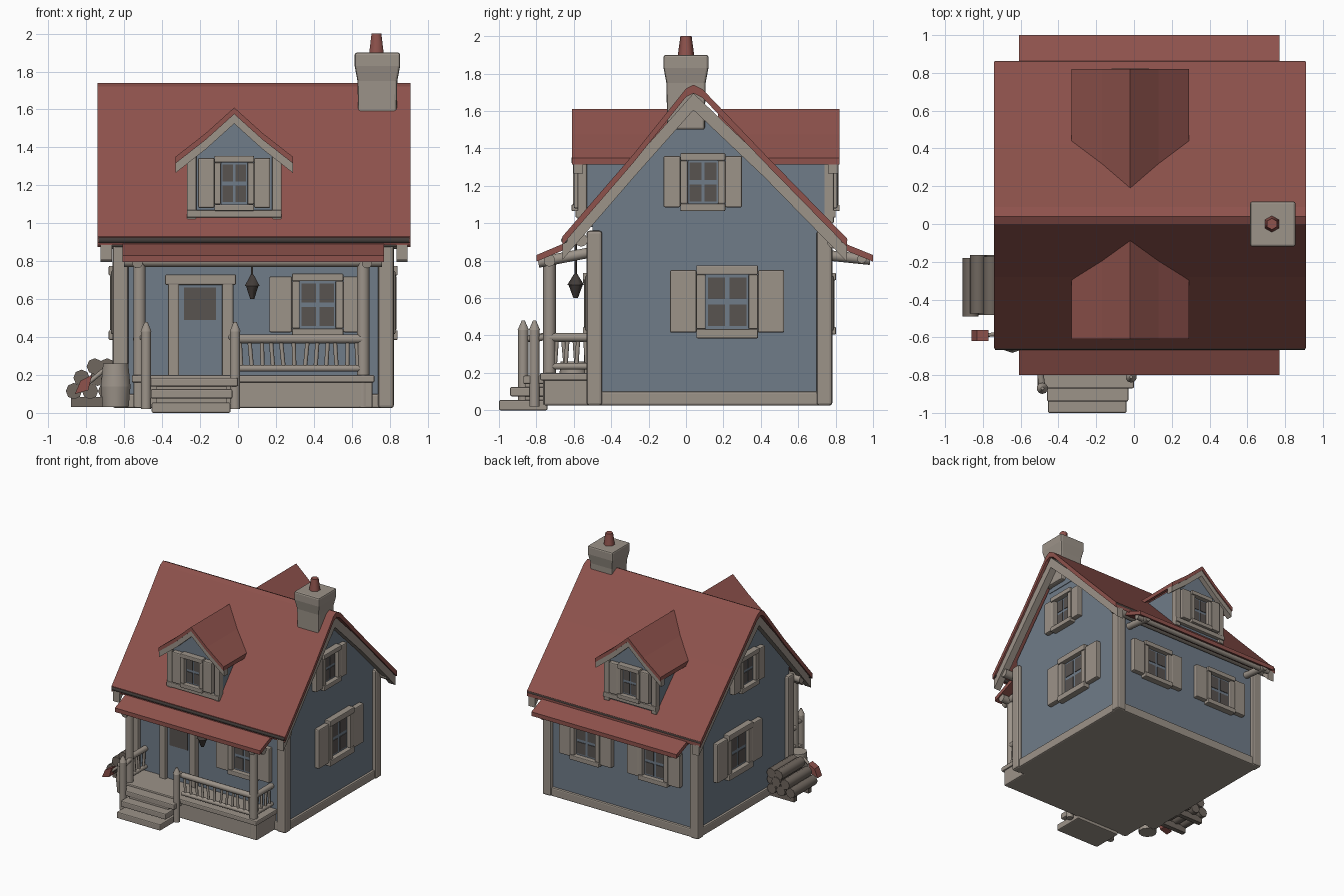
import bpy, bmesh, math, random
from mathutils import Matrix, Vector

if "Cube" in bpy.data.objects:
    bpy.data.objects.remove(bpy.data.objects["Cube"])

random.seed(4)
I = Matrix.Identity(4)


def material(name, rgb):
    m = bpy.data.materials.new(name)
    lin = [((c / 255 + 0.055) / 1.055) ** 2.4 for c in rgb]
    m.diffuse_color = (*lin, 1)
    m.use_nodes = True
    m.node_tree.nodes["Principled BSDF"].inputs["Base Color"].default_value = m.diffuse_color
    return m


RED = material("roof_red", (142, 82, 76))
TRIM = material("taupe_wood", (156, 147, 137))
BLUE = material("blue_grey_wall", (112, 124, 137))
DARK = material("dark_metal", (66, 60, 57))
PANE = material("dark_glass", (88, 83, 80))
LOG = material("log_bark", (112, 103, 95))


def finish(name, bm, mat, M=I, bevel=0.0, smooth=False):
    bm.transform(M)
    bmesh.ops.recalc_face_normals(bm, faces=bm.faces)
    me = bpy.data.meshes.new(name)
    bm.to_mesh(me)
    bm.free()
    me.materials.append(mat)
    ob = bpy.data.objects.new(name, me)
    bpy.context.collection.objects.link(ob)
    if smooth:
        for p in me.polygons:
            p.use_smooth = len(p.vertices) == 4
    if bevel:
        b = ob.modifiers.new("soft_edge", 'BEVEL')
        b.width = bevel
        b.segments = 2
    return ob


def box(name, x0, x1, y0, y1, z0, z1, mat, M=I, bevel=0.0):
    bm = bmesh.new()
    bmesh.ops.create_cube(bm, size=1)
    for v in bm.verts:
        v.co = Vector(((x0 + x1) / 2 + v.co.x * (x1 - x0),
                       (y0 + y1) / 2 + v.co.y * (y1 - y0),
                       (z0 + z1) / 2 + v.co.z * (z1 - z0)))
    return finish(name, bm, mat, M, bevel)


def rod(name, a, b, r, mat, r2=None, n=10):
    a, b = Vector(a), Vector(b)
    d = b - a
    bm = bmesh.new()
    bmesh.ops.create_cone(bm, cap_ends=True, segments=n, radius1=r,
                          radius2=r if r2 is None else r2, depth=d.length)
    M = Matrix.Translation((a + b) / 2) @ d.to_track_quat('Z', 'Y').to_matrix().to_4x4()
    return finish(name, bm, mat, M, smooth=True)


def prism(name, pts, axis, a0, a1, mat, M=I):
    """Extrude a profile, (y, z) along x or (x, z) along y."""
    bm = bmesh.new()
    at = (lambda p, a: (a, p[0], p[1])) if axis == 'x' else (lambda p, a: (p[0], a, p[1]))
    f = bm.faces.new([bm.verts.new(at(p, a0)) for p in pts])
    ext = bmesh.ops.extrude_face_region(bm, geom=[f])
    off = Vector((a1 - a0, 0, 0) if axis == 'x' else (0, a1 - a0, 0))
    bmesh.ops.translate(bm, vec=off, verts=[v for v in ext['geom'] if isinstance(v, bmesh.types.BMVert)])
    return finish(name, bm, mat, M)


def band(line, d0, d1):
    return [(a, b - d0) for a, b in line] + [(a, b - d1) for a, b in reversed(line)]


def side(x, y, deg):
    return Matrix.Translation((x, y, 0)) @ Matrix.Rotation(math.radians(deg), 4, 'Z')


def window(name, M, z, w, h, sw, border=0.04):
    """Four-pane window with frame and shutters, facing local -y."""
    a, c = w / 2, h / 2
    box(name + "_sash", -a, a, -0.012, 0.01, z - c, z + c, BLUE, M)
    for sx in (-1, 1):
        for sz in (-1, 1):
            px, pz = sx * w * 0.25, z + sz * h * 0.25
            box(name + "_pane", px - w * 0.2, px + w * 0.2, -0.017, -0.01, pz - h * 0.2, pz + h * 0.2, PANE, M)
        e = sx * (a + border / 2)
        box(name + "_jamb", e - border / 2, e + border / 2, -0.045, 0.01, z - c, z + c, TRIM, M, 0.006)
        s = sx * (a + border + sw / 2)
        box(name + "_shutter", s - sw / 2, s + sw / 2, -0.04, 0.01, z - c - 0.02, z + c + 0.025, TRIM, M, 0.008)
        e = z + sx * (c + border / 2)
        box(name + "_rail", -a - border, a + border, -0.052, 0.01, e - border / 2, e + border / 2, TRIM, M, 0.006)


# House body, sill and corner posts
prism("walls", [(-0.5, 0.03), (0.75, 0.03), (0.75, 0.96), (0.04, 1.67), (-0.5, 1.03)], 'x', -0.63, 0.79, BLUE)
box("sill", -0.65, 0.81, -0.52, 0.77, 0.025, 0.1, TRIM, bevel=0.01)
for x in (-0.62, 0.78):
    for y in (-0.49, 0.74):
        box("corner_post", x - 0.042, x + 0.042, y - 0.042, y + 0.042, 0.025, 0.96, TRIM, bevel=0.015)

# Main roof with rake boards, eave beams and gutters
ROOF = [(-0.66, 0.93), (-0.28, 1.37), (0.0, 1.72), (0.04, 1.74), (0.09, 1.715), (0.42, 1.37), (0.86, 0.92)]
prism("roof", band(ROOF, 0, 0.045), 'x', -0.74, 0.91, RED)
for x in (-0.725, 0.835):
    prism("rake_board", band(ROOF[:1] + [(-0.28, 1.37), (0.04, 1.73), (0.42, 1.37)] + ROOF[-1:], 0.035, 0.125), 'x', x, x + 0.06, TRIM)
for y, z in ((-0.56, 0.91), (0.79, 0.9)):
    rod("eave_beam", (-0.71, y, z), (0.88, y, z), 0.035, TRIM)
for y in (-0.65, 0.845):
    rod("gutter", (-0.735, y, 0.91), (0.905, y, 0.91), 0.018, DARK, n=8)
prism("gable_brace", [(-0.1, 1.46), (0.18, 1.46), (0.04, 1.64)], 'x', 0.788, 0.795, BLUE)

# Chimney and pot
CH = [(0.1, 1.5), (0.105, 1.75), (0.12, 1.83), (0.12, 1.9)]
bm = bmesh.new()
rings = [[bm.verts.new((0.735 + sx * r, sy * r, z)) for sx, sy in ((-1, -1), (1, -1), (1, 1), (-1, 1))] for r, z in CH]
for lo, hi in zip(rings, rings[1:]):
    for i in range(4):
        bm.faces.new((lo[i], lo[(i + 1) % 4], hi[(i + 1) % 4], hi[i]))
bm.faces.new(rings[0])
bm.faces.new(rings[-1])
finish("chimney", bm, TRIM, bevel=0.012)
rod("chimney_pot", (0.73, 0, 1.89), (0.73, 0, 2.0), 0.045, RED, 0.03, 6)

# Dormers, front and back
DORM = [(-0.31, 1.35), (-0.15, 1.475), (0, 1.61), (0.15, 1.475), (0.31, 1.35)]
for M, back in ((side(-0.02, -0.56, 0), 0.48), (side(-0.02, 0.77, 180), 0.6)):
    prism("dormer_walls", [(-0.24, 0.98), (0.24, 0.98), (0.24, 1.35), (0, 1.55), (-0.24, 1.35)], 'y', 0, 0.45, BLUE, M)
    prism("dormer_roof", band(DORM, 0, 0.035), 'y', -0.05, back, RED, M)
    prism("dormer_rake", band(DORM, 0.03, 0.085), 'y', -0.042, 0.01, TRIM, M)
    for x in (-0.225, 0.225):
        box("dormer_post", x - 0.025, x + 0.025, -0.02, 0.03, 1.0, 1.38, TRIM, M, 0.006)
    box("dormer_sill", -0.25, 0.25, -0.03, 0.03, 1.03, 1.07, TRIM, M, 0.006)
    window("dormer_window", M, 1.21, 0.14, 0.22, 0.085, 0.035)

# Wall windows
window("front_window", side(0.42, -0.5, 0), 0.57, 0.19, 0.25, 0.12)
for x in (0.41, -0.24):
    window("back_window", side(x, 0.75, 180), 0.57, 0.2, 0.25, 0.11)
for x, deg in ((0.79, 90), (-0.63, -90)):
    window("side_window", side(x, 0.22, deg), 0.58, 0.23, 0.29, 0.14, 0.05)
    window("attic_window", side(x, 0.09, deg), 1.22, 0.16, 0.23, 0.09)

# Front door
box("door", -0.31, -0.08, -0.515, -0.48, 0.18, 0.68, BLUE)
box("door_glass", -0.285, -0.115, -0.522, -0.514, 0.49, 0.66, PANE)
for x in (-0.37, -0.085):
    box("door_jamb", x, x + 0.06, -0.545, -0.49, 0.18, 0.69, TRIM, bevel=0.008)
box("door_head", -0.385, -0.01, -0.55, -0.49, 0.675, 0.73, TRIM, bevel=0.008)

# Lean-to roofs with their beams
prism("porch_roof", band([(-0.8, 0.83), (-0.54, 0.94)], 0, 0.035), 'x', -0.61, 0.77, RED)
prism("back_canopy", band([(0.73, 0.94), (1.0, 0.83)], 0, 0.035), 'x', -0.61, 0.77, RED)
rod("porch_beam", (-0.6, -0.73, 0.8), (0.76, -0.73, 0.8), 0.032, TRIM)
rod("canopy_beam", (-0.6, 0.94, 0.81), (0.76, 0.94, 0.81), 0.025, TRIM)
for x in (-0.53, 0.68):
    rod("porch_rafter", (x, -0.79, 0.79), (x, -0.48, 0.85), 0.028, TRIM)
    rod("canopy_bracket", (x, 0.74, 0.83), (x, 0.985, 0.805), 0.028, TRIM)

# Porch floor and posts
box("porch_base", -0.55, 0.71, -0.76, -0.48, 0.025, 0.17, TRIM, bevel=0.01)
box("porch_floor", -0.56, 0.72, -0.78, -0.48, 0.16, 0.2, TRIM, bevel=0.008)
for x in (-0.52, 0.66):
    rod("porch_post", (x, -0.73, 0.03), (x, -0.73, 0.81), 0.034, TRIM)


def railing(a, b, count):
    a, b = Vector(a), Vector(b)
    up = Vector((0, 0, 0.39))
    low = Vector((0, 0, 0.235))
    rod("hand_rail", a + up, b + up, 0.024, TRIM)
    rod("foot_rail", a + low, b + low, 0.018, TRIM)
    for i in range(count):
        p = a.lerp(b, (i + 0.5) / count)
        q = p + (b - a).normalized() * random.uniform(-0.018, 0.018)
        rod("baluster", p + low, q + up, 0.011, TRIM, n=6)


railing((-0.01, -0.74, 0), (0.66, -0.74, 0), 12)
for x in (-0.53, 0.67):
    railing((x, -0.73, 0), (x, -0.5, 0), 4)

# Steps, newel posts and sloping rails
box("step_top", -0.51, 0.0, -0.87, -0.74, 0.14, 0.185, TRIM, bevel=0.008)
box("step_middle", -0.46, -0.03, -0.94, -0.74, 0.075, 0.125, TRIM, bevel=0.008)
box("step_bottom", -0.455, -0.04, -1.0, -0.74, 0.0, 0.055, TRIM, bevel=0.008)
box("step_core", -0.43, -0.06, -0.86, -0.74, 0.02, 0.15, TRIM)
for x, y in ((-0.485, -0.87), (-0.015, -0.81)):
    rod("newel_post", (x, y, 0.02), (x, y, 0.43), 0.028, TRIM)
    rod("newel_cap", (x, y, 0.43), (x, y, 0.48), 0.03, TRIM, 0.008)
    rod("stair_rail", (x, y, 0.38), (x - 0.02, -0.73, 0.4), 0.018, TRIM)

# Hanging lantern
rod("lantern_cord", (0.075, -0.59, 0.71), (0.075, -0.59, 0.9), 0.006, DARK, n=6)
rod("lantern_top", (0.075, -0.59, 0.67), (0.075, -0.59, 0.73), 0.045, DARK, 0.008, 6)
rod("lantern_body", (0.075, -0.59, 0.6), (0.075, -0.59, 0.67), 0.012, DARK, 0.038, 6)

# Woodpile, chopping stump and axe head by the left wall
for x, z in ((-0.865, 0.115), (-0.78, 0.115), (-0.695, 0.115), (-0.825, 0.185), (-0.74, 0.185), (-0.68, 0.18), (-0.755, 0.245), (-0.69, 0.245)):
    j = random.uniform(-0.015, 0.015)
    rod("log", (x, -0.485 + j, z), (x, -0.175 + j, z), 0.043, LOG, n=8)
for y in (-0.43, -0.23):
    box("log_skid", -0.88, -0.64, y - 0.02, y + 0.02, 0.03, 0.085, LOG)
rod("stump_base", (-0.645, -0.6, 0.03), (-0.645, -0.6, 0.14), 0.072, TRIM, 0.082)
rod("stump_top", (-0.645, -0.6, 0.14), (-0.645, -0.6, 0.26), 0.082, TRIM, 0.07)
prism("axe_head", [(-0.86, 0.1), (-0.79, 0.12), (-0.77, 0.2), (-0.83, 0.17)], 'y', -0.62, -0.56, RED)
rod("axe_handle", (-0.8, -0.59, 0.15), (-0.69, -0.58, 0.24), 0.012, TRIM, n=6)
